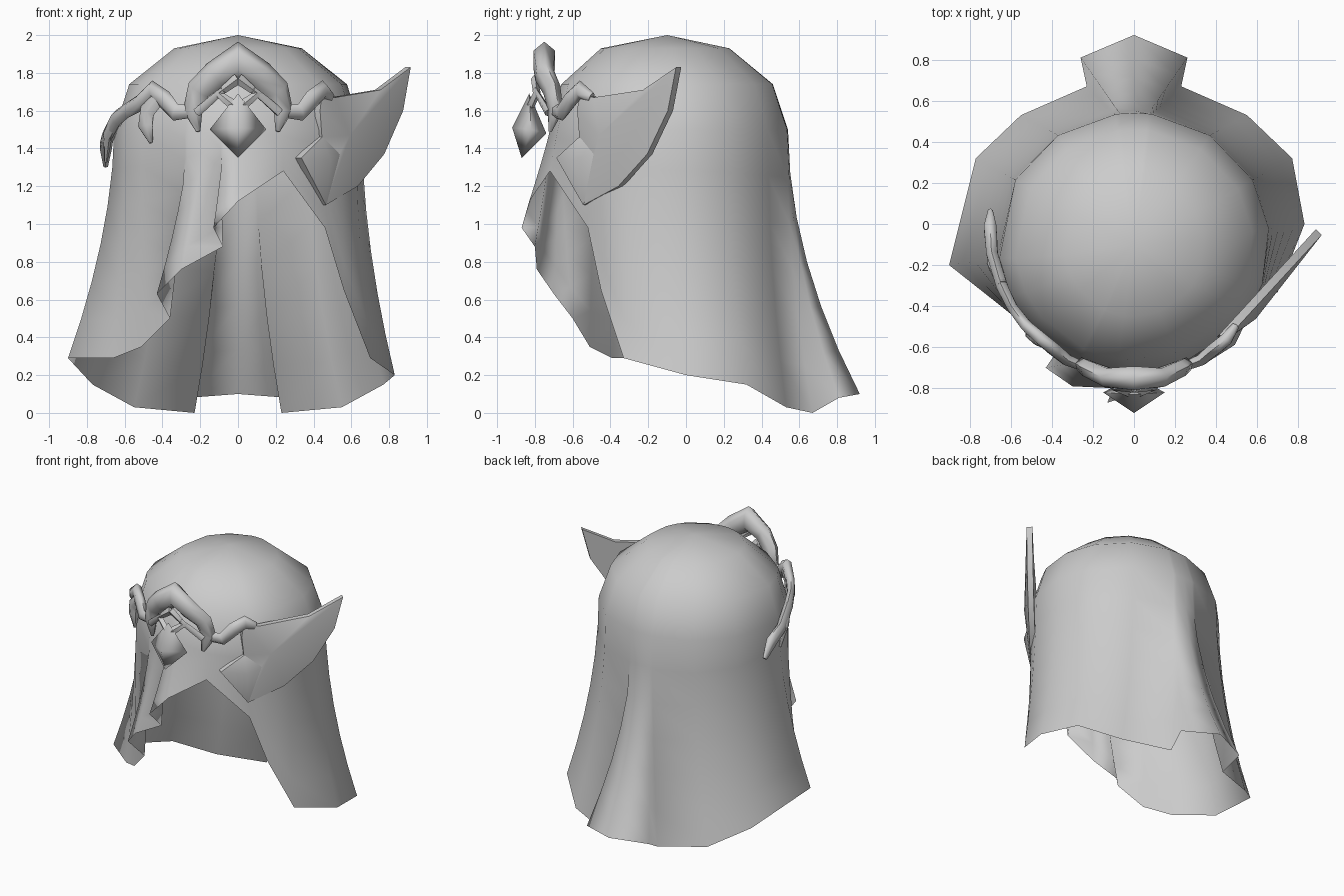
import bpy, bmesh, math
from mathutils import Vector

cube = bpy.data.objects.get("Cube")
if cube:
    bpy.data.objects.remove(cube, do_unlink=True)

grey = bpy.data.materials.new("light_grey")
grey.use_nodes = True
colour = (0.6, 0.6, 0.6, 1)
grey.diffuse_color = colour
grey.node_tree.nodes["Principled BSDF"].inputs["Base Color"].default_value = colour


def add_mesh(name, verts, faces, angle=180):
    mesh = bpy.data.meshes.new(name)
    mesh.from_pydata(verts, [], faces)
    bm = bmesh.new()
    bm.from_mesh(mesh)
    bmesh.ops.recalc_face_normals(bm, faces=bm.faces)
    bm.to_mesh(mesh)
    bm.free()
    mesh.materials.append(grey)
    obj = bpy.data.objects.new(name, mesh)
    bpy.context.collection.objects.link(obj)
    bpy.ops.object.select_all(action="DESELECT")
    obj.select_set(True)
    bpy.context.view_layer.objects.active = obj
    bpy.ops.object.shade_smooth_by_angle(angle=math.radians(angle))
    return obj


def add_tube(name, points, sides=6):
    """Tapered tube through points given as (x, y, z, radius)."""
    path = [Vector(p[:3]) for p in points]
    verts, faces = [], []
    for i, p in enumerate(path):
        along = (path[min(i + 1, len(path) - 1)] - path[max(i - 1, 0)]).normalized()
        outward = Vector((p.x, p.y, 0)).normalized()
        side = along.cross(outward).normalized()
        depth = side.cross(along)
        for k in range(sides):
            a = math.tau * k / sides
            verts.append(p + points[i][3] * (side * math.cos(a) + depth * math.sin(a) * 0.7))
    for i in range(len(path) - 1):
        for k in range(sides):
            n = (k + 1) % sides
            faces.append((i * sides + k, i * sides + n, (i + 1) * sides + n, (i + 1) * sides + k))
    faces.append(tuple(range(sides)))
    faces.append(tuple(range(len(verts) - sides, len(verts))))
    return add_mesh(name, verts, faces, 75)


def mirrored(points):
    return [(-p[0],) + tuple(p[1:]) for p in points]


# Hood: hem points run round the model; an optional fourth value is the
# direction in degrees where that column of cloth leaves the dome
back_right = [(.77, .32, .15, 29), (.55, .53, .03, 56), (.23, .67, 0, 82), (.26, .81, .08, 84)]
back_left = [(-p[0], p[1], p[2], 180 - p[3]) for p in reversed(back_right)]
opening = [(0, -.83, 1.12), (.24, -.72, 1.28), (.46, -.52, .98),
           (.56, -.45, .65), (.7, -.33, .29), (.83, 0, .2)]
drape = [(-.9, -.2, .29), (-.66, -.39, .29), (-.51, -.51, .35), (-.36, -.6, .5, -115),
         (-.43, -.7, .63, -113), (-.3, -.79, .76, -106), (-.08, -.8, .88, -98), (-.13, -.87, .98, -96)]
hem = opening + back_right + [(0, .92, .1)] + back_left + drape

# Dome rings: height, centre y, half width, half depth
dome = [(1.93, -.11, .34, .34), (1.74, -.1, .58, .56), (1.5, -.09, .66, .63)]
steps = 6
verts, faces = [Vector((0, -.1, 2))], []
for point in hem:
    end = Vector(point[:3])
    a = math.radians(point[3]) if len(point) > 3 else math.atan2(end.y + .09, end.x)
    for z, cy, rx, ry in dome:
        start = Vector((rx * math.cos(a), cy + ry * math.sin(a), z))
        verts.append(start)
    flare = 2 - 0.8 * end.z
    for s in range(1, steps + 1):
        t = s / steps
        p = start.lerp(end, t ** flare)
        p.z = start.z + (end.z - start.z) * t
        verts.append(p)
rows = len(dome) + steps
for c in range(len(hem)):
    a, b = 1 + c * rows, 1 + (c + 1) % len(hem) * rows
    faces.append((0, a, b))
    for r in range(rows - 1):
        faces.append((a + r, a + r + 1, b + r + 1, b + r))
add_mesh("hood", verts, faces)

# Circlet: peaked crest with its two hooked arms
arm = [(0, -.75, 1.87, .095), (.12, -.75, 1.79, .075), (.21, -.71, 1.71, .065),
       (.24, -.69, 1.6, .055), (.21, -.72, 1.49, .012)]
add_tube("crest", list(reversed(mirrored(arm))) + arm[1:])

# Small open diamond link between crest and gem
link = [(0, -.8, 1.77, .03), (.1, -.79, 1.69, .03), (0, -.83, 1.61, .03)]
add_tube("link_left", link, 4)
add_tube("link_right", mirrored(link), 4)
hanger = [(.22, -.73, 1.59, .025), (.14, -.77, 1.66, .022), (.08, -.8, 1.71, .018)]
add_tube("hanger_left", hanger, 5)
add_tube("hanger_right", mirrored(hanger), 5)

# Gem: pointed diamond
gem = [(0, -.83, 1.69), (0, -.87, 1.35), (-.15, -.82, 1.5),
       (.15, -.82, 1.5), (0, -.92, 1.51), (0, -.74, 1.48)]
add_mesh("gem", gem, [(end, a, b) for end in (0, 1) for a in (2, 3) for b in (4, 5)], 100)

# Side bands of the circlet
band = [(-.23, -.7, 1.6, .035), (-.33, -.66, 1.59, .045), (-.39, -.61, 1.66, .05), (-.45, -.56, 1.71, .05)]
add_tube("right_band", band + [(-.52, -.5, 1.64, .045), (-.59, -.41, 1.6, .04), (-.64, -.31, 1.56, .045),
                               (-.69, -.15, 1.46, .045), (-.7, -.02, 1.41, .05), (-.7, .06, 1.31, .02)])
add_tube("right_hook", [(-.41, -.59, 1.68, .04), (-.48, -.55, 1.6, .05),
                        (-.49, -.54, 1.52, .05), (-.46, -.57, 1.43, .012)])
add_tube("right_rear_hook", [(-.64, -.3, 1.57, .035), (-.69, -.2, 1.47, .035), (-.7, -.12, 1.33, .012)])
add_tube("left_band", mirrored(band) + [(.49, -.5, 1.67, .03)])

# Wing ornament: upright plate, outline as (x, height), with a raised ridge
outward = Vector((.72, -.69, 0))


def on_plate(x, z, lift):
    return Vector((x, 1.09 * x - 1.02, z)) + outward * lift


def ridged_plate(name, outline, hub, half_thick, ridge):
    n = len(outline)
    points = [on_plate(x, z, lift) for lift in (half_thick, -half_thick) for x, z in outline]
    points.append(on_plate(*hub, ridge))
    sides = [tuple(range(n, n + n))]
    for i in range(n):
        j = (i + 1) % n
        sides += [(i, j, n + n), (i, j, n + j, n + i)]
    return add_mesh(name, points, sides, 50)


wing = [(.43, 1.69), (.5, 1.67), (.74, 1.71), (.9, 1.83), (.86, 1.6), (.76, 1.37),
        (.62, 1.2), (.45, 1.1), (.48, 1.3), (.43, 1.46), (.42, 1.6)]
ridged_plate("wing", wing, (.55, 1.47), .02, .06)
lobe = [(.32, 1.35), (.43, 1.46), (.55, 1.38), (.45, 1.1)]
ridged_plate("wing_lobe", lobe, (.44, 1.34), .022, .07)
